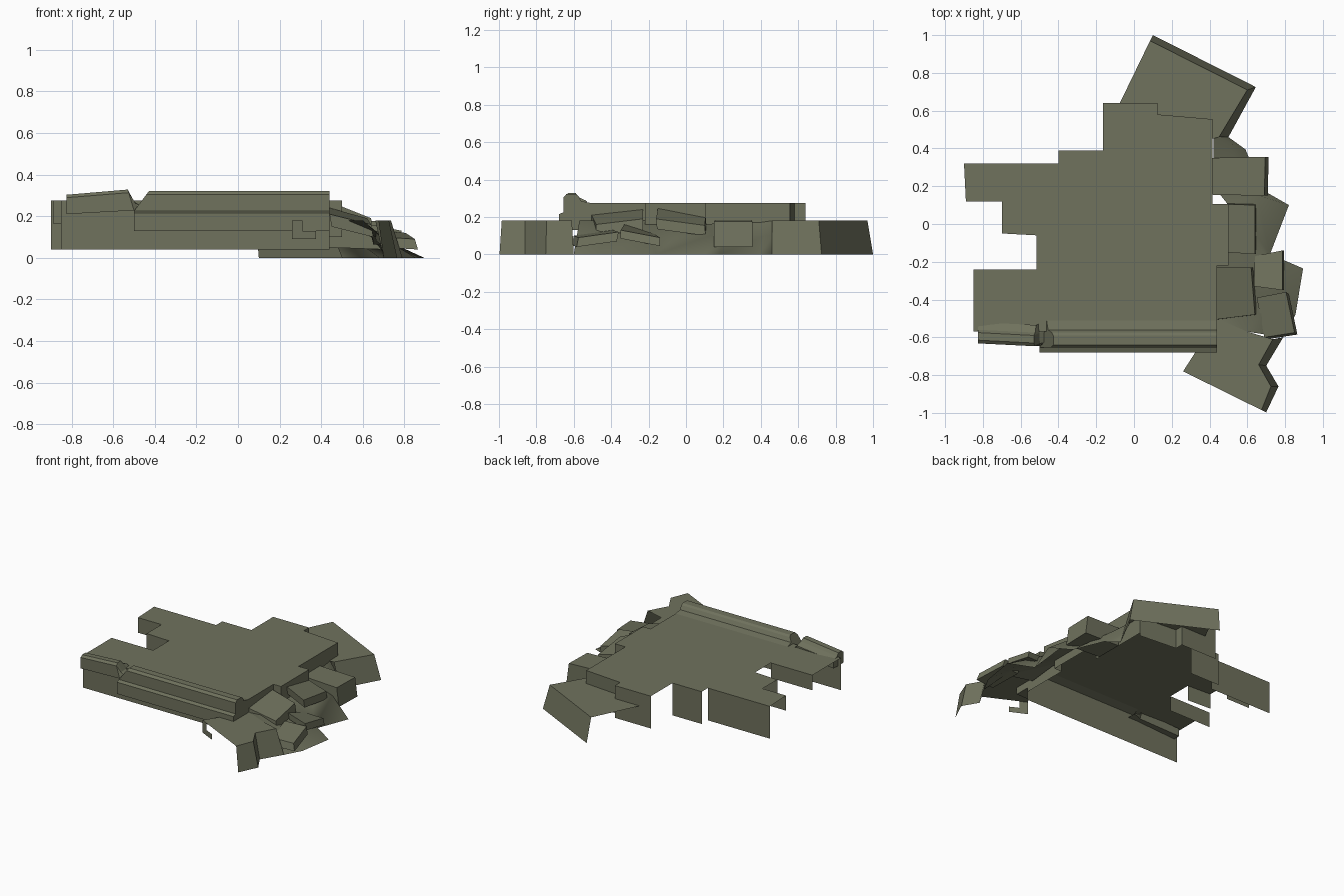
import bpy, bmesh
from mathutils import Vector

if "Cube" in bpy.data.objects:
    bpy.data.objects.remove(bpy.data.objects["Cube"])

stone = bpy.data.materials.new("olive grey stone")
stone.diffuse_color = (0.16, 0.168, 0.11, 1)
stone.use_nodes = True
stone.node_tree.nodes["Principled BSDF"].inputs["Base Color"].default_value = stone.diffuse_color


def make(name, verts, faces, fix=False, smooth=False):
    me = bpy.data.meshes.new(name)
    me.from_pydata(verts, [], faces)
    me.materials.append(stone)
    if fix:
        bm = bmesh.new()
        bm.from_mesh(me)
        bmesh.ops.recalc_face_normals(bm, faces=bm.faces)
        bm.to_mesh(me)
        bm.free()
    for p in me.polygons:
        p.use_smooth = smooth
    ob = bpy.data.objects.new(name, me)
    bpy.context.collection.objects.link(ob)
    return ob


def sheet(name, outline, z, walls):
    """Flat top plus thin hanging walls: {edge index: (bottom z, offset a, offset b)}"""
    verts = [(x, y, z) for x, y in outline]
    n = len(verts)
    faces = [tuple(range(n))]
    for i, (zb, oa, ob) in walls.items():
        j = (i + 1) % n
        k = len(verts)
        verts += [(outline[i][0] + oa[0], outline[i][1] + oa[1], zb),
                  (outline[j][0] + ob[0], outline[j][1] + ob[1], zb)]
        faces.append((i, k, k + 1, j))
    return make(name, verts, faces)


def loft(name, sections):
    """Closed sections joined in a row with capped ends"""
    n = len(sections[0])
    verts = [p for s in sections for p in s]
    faces = [tuple(range(n)), tuple(range(len(verts) - n, len(verts)))]
    for s in range(len(sections) - 1):
        for i in range(n):
            j = (i + 1) % n
            faces.append((s * n + i, s * n + j, (s + 1) * n + j, (s + 1) * n + i))
    return make(name, verts, faces, fix=True)


O = (0, 0)
# Main platform, counter-clockwise from the front left corner; left edges stay open
platform = [(-.85, -.57), (.44, -.57), (.44, -.22), (.5, -.22), (.5, .105), (.415, .105),
            (.415, .555), (.125, .58), (.125, .64), (-.165, .64), (-.165, .39), (-.4, .39),
            (-.4, .32), (-.9, .32), (-.89, .12), (-.7, .12), (-.7, -.05), (-.515, -.06),
            (-.515, -.24), (-.85, -.24)]
deep, short = (.04, O, O), (.165, O, O)
sheet("main_platform", platform, .275,
      {0: deep, 1: (.1, O, O), 2: (.1, O, O), 3: (.1, O, O), 4: (.1, O, O), 5: (.06, O, O),
       6: deep, 7: deep, 8: deep, 10: deep, 12: deep, 14: short, 16: short, 18: short})

# Lower slabs at the back and front right with flared walls
sheet("back_slab", [(-.08, .63), (.41, .45), (.45, .46), (.6, .71), (.085, .97)], .18,
      {2: (0, (.05, 0), (.045, .015)), 3: (0, (.045, .015), (.015, .03))})
sheet("front_right_slab", [(.26, -.78), (.675, -.985), (.725, -.86), (.66, -.745), (.735, -.61),
                           (.6, -.57), (.44, -.5)], .18,
      {1: (0, (.025, -.012), (.04, 0)), 2: (0, (.04, 0), (.04, -.005)),
       3: (0, (.04, -.005), (.055, .01))})
make("slab_wall_fragment", [(.26, -.78, .18), (.31, -.805, .18), (.31, -.805, .13),
                            (.375, -.837, .13), (.375, -.837, .09), (.26, -.78, .09)],
     [(5, 4, 3, 2, 1, 0)])

# Parapet along the front: long run with a slanted broken end
rim = [(-.51, .275), (-.56, .285), (-.575, .312), (-.59, .322), (-.64, .322), (-.655, .305),
       (-.655, .225), (-.68, .215), (-.68, .13), (-.57, .13), (-.57, .26)]
loft("front_parapet", [[(-.5 + max(0, z - .225) * .75, y, z) for y, z in rim],
                       [(.44, y, z) for y, z in rim]])

# Broken, shifted parapet section at the left
chunk = [(-.52, 0), (-.52, .6), (-.56, .78), (-.575, 1), (-.615, 1), (-.632, .85), (-.632, 0)]


def ring(x, z0, z1, dy, slant):
    return [(x + slant * (1 - t), y + dy, z0 + (z1 - z0) * t) for y, t in chunk]


loft("broken_parapet", [ring(-.825, .21, .303, 0, 0), ring(-.53, .228, .328, -.015, .03),
                        ring(-.5, .228, .27, 0, .03), ring(-.45, .228, .24, .01, .02)])

# Rubble slope on the right: inner, middle and outer point in each row
rows = [
    ((.42, .46, .18), (.46, .465, .1), (.5, .46, 0)),
    ((.42, .39, .17), (.52, .42, .1), (.59, .395, 0)),
    ((.42, .2, .17), (.57, .2, .08), (.68, .18, 0)),
    ((.5, .1, .16), (.65, .155, .11), (.82, .1, 0)),
    ((.5, -.1, .16), (.64, -.05, .1), (.72, -.16, 0)),
    ((.44, -.22, .18), (.7, -.19, .09), (.895, -.235, 0)),
    ((.44, -.4, .18), (.72, -.42, .08), (.855, -.48, 0)),
    ((.44, -.5, .18), (.6, -.57, .18), (.79, -.6, 0)),
]
make("rubble_slope", [p for r in rows for p in r],
     [(3 * i + c, 3 * i + 3 + c, 3 * i + 4 + c, 3 * i + 1 + c)
      for i in range(len(rows) - 1) for c in range(2)], smooth=True)

# Fallen blocks: four top corners and the way down to the base
blocks = [
    ([(.41, .35, .185), (.41, .155, .185), (.69, .15, .175), (.695, .355, .175)], (.018, 0, -.135)),
    ([(.49, .105, .2), (.49, -.15, .25), (.64, -.16, .19), (.64, .1, .155)], (.005, .005, -.055)),
    ([(.44, -.23, .24), (.44, -.505, .21), (.64, -.48, .16), (.62, -.23, .19)], (.01, 0, -.06)),
    ([(.64, -.17, .11), (.635, -.33, .16), (.785, -.35, .13), (.785, -.14, .09)], (.01, 0, -.045)),
    ([(.65, -.39, .13), (.69, -.6, .1), (.85, -.575, .09), (.805, -.36, .12)], (.015, -.01, -.05)),
]
for i, (top, drop) in enumerate(blocks):
    base = [tuple(Vector(p) + Vector(drop)) for p in top]
    loft(f"fallen_block_{i + 1}", [top, base])
